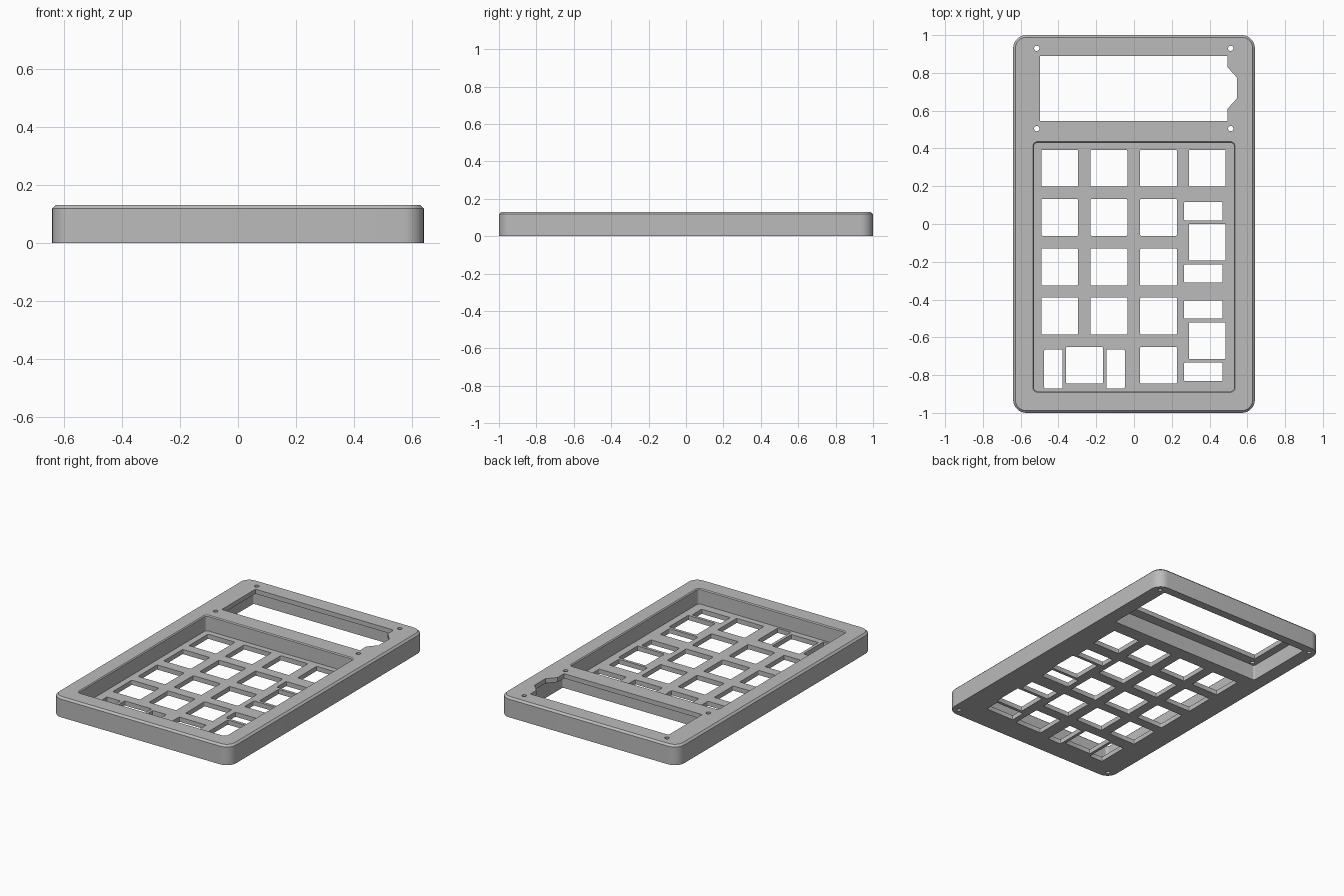
import bpy, bmesh
from math import cos, sin, pi, radians

cube = bpy.data.objects.get("Cube")
if cube:
    bpy.data.objects.remove(cube, do_unlink=True)

HEIGHT = 0.13
FLOOR = 0.03      # thickness of the key plate
CEILING = 0.1     # underside of the display bezel
KEY = 0.195

grey = bpy.data.materials.new("case grey")
grey.use_nodes = True
colour = (0.5, 0.5, 0.5, 1)
grey.diffuse_color = colour
grey.node_tree.nodes["Principled BSDF"].inputs["Base Color"].default_value = colour


def rounded(x0, x1, y0, y1, r, steps=8):
    """Counter-clockwise outline of a rounded rectangle."""
    corners = [(x1 - r, y1 - r), (x0 + r, y1 - r), (x0 + r, y0 + r), (x1 - r, y0 + r)]
    return [(cx + r * cos((q + i / steps) * pi / 2), cy + r * sin((q + i / steps) * pi / 2))
            for q, (cx, cy) in enumerate(corners) for i in range(steps + 1)]


def circle(x, y, r, sides=20):
    return [(x + r * cos(2 * pi * i / sides), y + r * sin(2 * pi * i / sides)) for i in range(sides)]


def loft(bm, layers):
    """Closed solid through (outline, z) layers."""
    rings = [[bm.verts.new((x, y, z)) for x, y in outline] for outline, z in layers]
    for low, high in zip(rings, rings[1:]):
        n = len(low)
        for i in range(n):
            j = (i + 1) % n
            bm.faces.new((low[i], low[j], high[j], high[i]))
    bm.faces.new(rings[0][::-1])
    bm.faces.new(rings[-1])


def make(name, solids):
    bm = bmesh.new()
    for layers in solids:
        loft(bm, layers)
    mesh = bpy.data.meshes.new(name)
    bm.to_mesh(mesh)
    bm.free()
    mesh.materials.append(grey)
    obj = bpy.data.objects.new(name, mesh)
    bpy.context.collection.objects.link(obj)
    return obj


def prism(outline, z0, z1):
    return [(outline, z0), (outline, z1)]


def cut(target, name, solids):
    cutter = make(name, solids)
    cutter.hide_render = True
    mod = target.modifiers.new(name, "BOOLEAN")
    mod.operation, mod.solver, mod.object = "DIFFERENCE", "EXACT", cutter
    bpy.context.view_layer.objects.active = target
    bpy.ops.object.modifier_apply(modifier=mod.name)
    bpy.data.objects.remove(cutter, do_unlink=True)


# Case body with a chamfered top rim
side = rounded(-0.64, 0.64, -1, 1, 0.07)
rim = rounded(-0.628, 0.628, -0.988, 0.988, 0.058)
case = make("calculator_case", [[(side, 0), (side, HEIGHT - 0.012), (rim, HEIGHT)]])

# Key well from above, display pocket and corner screw holes from below
well = rounded(-0.53, 0.53, -0.885, 0.43, 0.02)
well_lip = rounded(-0.536, 0.536, -0.891, 0.436, 0.026)
hollows = [[(well, FLOOR), (well, HEIGHT - 0.006), (well_lip, HEIGHT), (well_lip, HEIGHT + 0.05)],
           prism(rounded(-0.55, 0.55, 0.48, 0.945, 0.01), -0.05, CEILING)]
hollows += [prism(circle(sx * 0.59, sy * 0.95, 0.013), -0.05, 0.08)
            for sx in (-1, 1) for sy in (-1, 1)]
cut(case, "hollows", hollows)

# Key openings: regular grid, then the double keys
columns = [-0.393, -0.133, 0.13, 0.388]
rows = [0.295, 0.035, -0.228, -0.487, -0.748]
keys = [(x, y, KEY, KEY) for x in columns[:3] for y in rows[:4]]
keys += [(columns[3], rows[0], KEY, KEY), (columns[2], rows[4], KEY, KEY)]

# Tall double keys on the right, each with two stabiliser slots
for y in (-0.097, -0.618):
    keys.append((columns[3], y, KEY, KEY))
    keys += [(0.367, y + s * 0.165, 0.205, 0.097) for s in (-1, 1)]

# Wide double key at the bottom left
keys.append((-0.262, rows[4], KEY, KEY))
keys += [(-0.262 + s * 0.165, -0.768, 0.097, 0.205) for s in (-1, 1)]

openings = [prism(rounded(x - w / 2, x + w / 2, y - h / 2, y + h / 2, 0.006, 3), -0.05, 0.06)
            for x, y, w, h in keys]

# Display window with a cable notch on one side
window = [(-0.498, 0.545), (0.495, 0.545), (0.495, 0.61), (0.545, 0.665),
          (0.545, 0.775), (0.495, 0.83), (0.495, 0.89), (-0.498, 0.89)]
openings.append(prism(window, 0.05, 0.2))

# Display mounting holes
openings += [prism(circle(x, y, 0.014), 0.05, 0.2)
             for x in (-0.515, 0.512) for y in (0.505, 0.93)]
cut(case, "openings", openings)

bpy.ops.object.select_all(action="DESELECT")
case.select_set(True)
bpy.context.view_layer.objects.active = case
bpy.ops.object.shade_smooth_by_angle(angle=radians(30))
